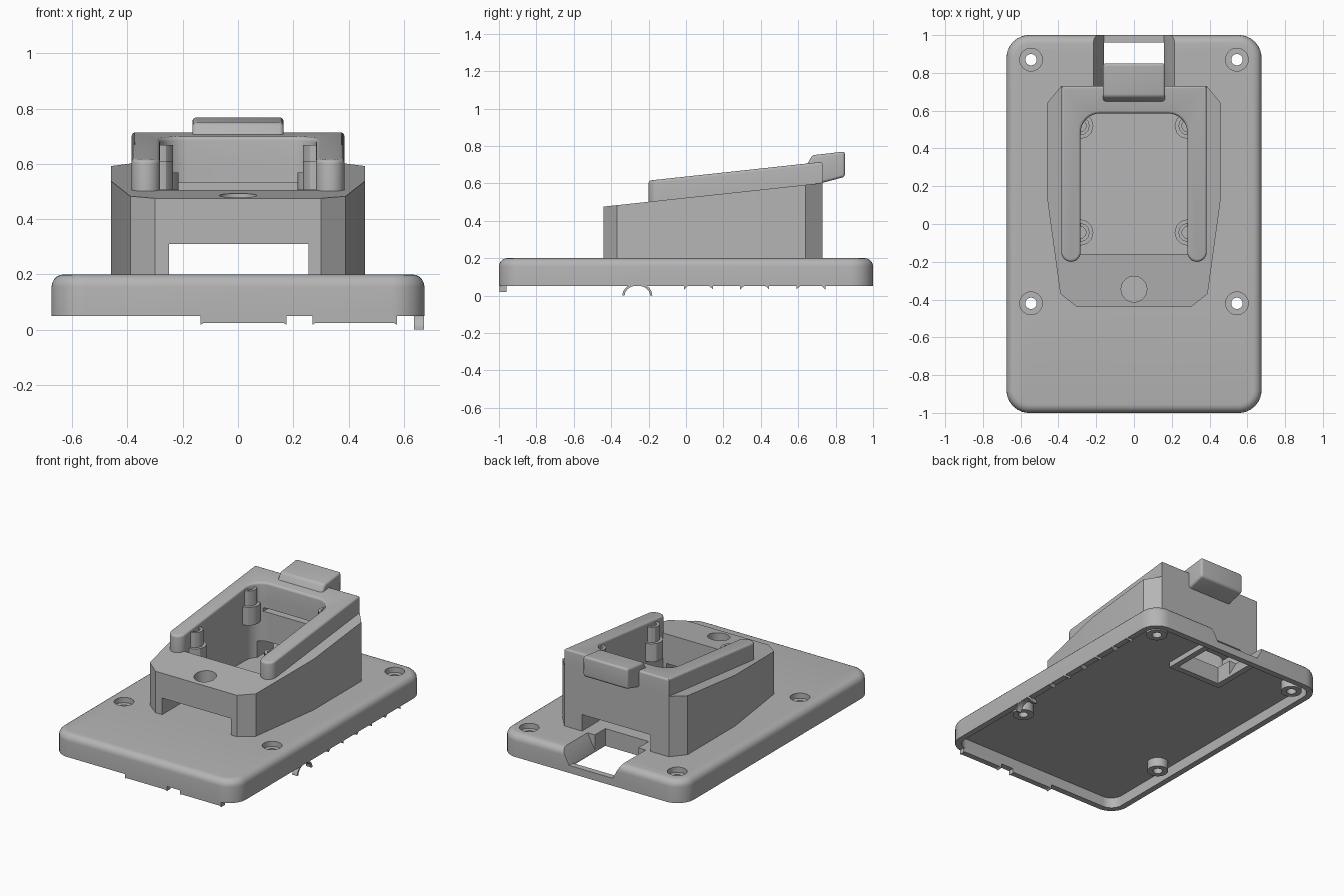
import bpy, bmesh, math
from mathutils import Vector

if "Cube" in bpy.data.objects:
    bpy.data.objects.remove(bpy.data.objects["Cube"], do_unlink=True)

grey = bpy.data.materials.new("matte_grey")
grey.use_nodes = True
COLOUR = (0.46, 0.46, 0.46, 1)
grey.diffuse_color = COLOUR
grey.node_tree.nodes["Principled BSDF"].inputs["Base Color"].default_value = COLOUR


def rounded(corners, steps=8):
    """Outline from (x, y, radius) corners, listed anticlockwise."""
    out = []
    for i, (x, y, r) in enumerate(corners):
        p = Vector((x, y))
        if r == 0:
            out.append(p)
            continue
        a = (Vector(corners[i - 1][:2]) - p).normalized()
        b = (Vector(corners[(i + 1) % len(corners)][:2]) - p).normalized()
        half = a.angle(b) / 2
        c = p + (a + b).normalized() * r / math.sin(half)
        t = r / math.tan(half)
        for k in range(steps + 1):
            d = (p + a * t - c).lerp(p + b * t - c, k / steps).normalized()
            out.append(c + d * r)
    return out


def rect(x0, x1, y0, y1, r=0):
    return rounded([(x0, y0, r), (x1, y0, r), (x1, y1, r), (x0, y1, r)])


def circle(x, y, r, n=32):
    return [Vector((x + r * math.cos(math.tau * k / n),
                    y + r * math.sin(math.tau * k / n))) for k in range(n)]


def prism(name, outline, low, high, bevel=0, slope=0, axes="xyz", bevel_all=False):
    """Extrude an outline; slope raises z with y; axes 'yzx' extrudes along x."""
    bm = bmesh.new()
    rings = []
    for level in (low, high):
        ring = []
        for u, v in outline:
            co = (u, v, level + slope * v) if axes == "xyz" else (
                (level, u, v) if axes == "yzx" else (u, level, v))
            ring.append(bm.verts.new(co))
        rings.append(ring)
    n = len(outline)
    bm.faces.new(rings[0][::-1])
    top = bm.faces.new(rings[1])
    for i in range(n):
        j = (i + 1) % n
        bm.faces.new((rings[0][i], rings[0][j], rings[1][j], rings[1][i]))
    bmesh.ops.recalc_face_normals(bm, faces=bm.faces)
    if bevel:
        edges = list(bm.edges if bevel_all else top.edges)
        bmesh.ops.bevel(bm, geom=edges, offset=bevel, segments=5, profile=0.5,
                        affect="EDGES", clamp_overlap=True)
    mesh = bpy.data.meshes.new(name)
    bm.to_mesh(mesh)
    bm.free()
    mesh.materials.append(grey)
    ob = bpy.data.objects.new(name, mesh)
    bpy.context.collection.objects.link(ob)
    return ob


def combine(target, tool, operation="DIFFERENCE"):
    tool.hide_render = True
    mod = target.modifiers.new("combine", "BOOLEAN")
    mod.operation, mod.solver, mod.object = operation, "EXACT", tool
    bpy.context.view_layer.objects.active = target
    bpy.ops.object.modifier_apply(modifier=mod.name)
    bpy.data.objects.remove(tool, do_unlink=True)


SLOPE = 0.108
DECK = 0.523      # height of the sloped deck at y = 0

# Base shell, hollow underneath
base = prism("base_shell", rect(-0.675, 0.675, -1, 1, 0.12), 0.05, 0.2, bevel=0.045)
combine(base, prism("cavity", rect(-0.635, 0.635, -0.96, 0.96, 0.08), 0, 0.12))

# Frame around the rear cable slot
combine(base, prism("slot_frame", rect(-0.2, 0.2, 0.58, 0.98), 0.085, 0.15), "UNION")

# Screw bosses with counterbored holes
for x in (-0.545, 0.545):
    for y in (-0.42, 0.87):
        combine(base, prism("boss", circle(x, y, 0.065), 0.06, 0.15), "UNION")
        combine(base, prism("hole", circle(x, y, 0.03), 0, 0.3))
        combine(base, prism("counterbore", circle(x, y, 0.06), 0.165, 0.3))

# Rear cable slot with flared sides
combine(base, prism("slot", rect(-0.16, 0.16, 0.62, 0.96), 0, 0.3))
flare = [(-0.16, 0.1), (0.16, 0.1), (0.215, 0.2), (0.215, 0.3), (-0.215, 0.3), (-0.215, 0.2)]
combine(base, prism("flare", flare, 0.73, 1.1, axes="xzy"))

# Pedestal with a sloped deck
half = [(0.3, -0.44), (0.39, -0.37), (0.46, 0.14), (0.46, 0.64), (0.385, 0.73)]
outline = half + [(-x, y) for x, y in reversed(half)]
pedestal = prism("pedestal", outline, 0.2, 0.7)
for v in pedestal.data.vertices:
    if v.co.z > 0.4:
        v.co.z = DECK + SLOPE * v.co.y

# Raised U-shaped cradle on the deck
W, I, E = 0.385, 0.282, 0.051
cradle = prism("cradle_frame", rounded([
    (-W, 0.73, 0), (-W, -0.2, E), (-I, -0.2, E), (-I, 0.585, 0.1),
    (I, 0.585, 0.1), (I, -0.2, E), (W, -0.2, E), (W, 0.73, 0)]),
    DECK, DECK + 0.113, bevel=0.02, slope=SLOPE)

# Well, through tunnel, button hole and rear slit in the pedestal
well = rounded([(-I, -0.16, 0), (I, -0.16, 0), (I, 0.585, 0.1), (-I, 0.585, 0.1)])
combine(pedestal, prism("well", well, 0.1, 0.9))
combine(pedestal, prism("tunnel", rect(-0.25, 0.255, -0.6, 0.9), 0.1, 0.31))
combine(pedestal, prism("button_hole", circle(0, -0.345, 0.068), 0.1, 0.9))
combine(pedestal, prism("slit", rect(-0.22, 0.22, 0.5, 0.63), 0.505, 0.53))

# Stepped hollow posts on the well walls
posts = []
for side, label in ((-1, "right"), (1, "left")):
    for y, place in ((-0.045, "front"), (0.52, "rear")):
        z = DECK + SLOPE * y
        x = side * 0.285
        post = prism(f"{place}_{label}_post", circle(x, y, 0.07, 12), z - 0.13, z - 0.01)
        combine(post, prism("collar", circle(x, y, 0.05, 12), z - 0.05, z + 0.09), "UNION")
        combine(post, prism("bore", circle(x, y, 0.032, 12), z - 0.08, z + 0.2))
        posts.append(post)

# Latch block at the rear
latch = prism("latch", [(0.64, 0.69), (0.72, 0.6), (0.85, 0.635), (0.85, 0.77), (0.675, 0.75)],
              -0.165, 0.165, bevel=0.015, axes="yzx", bevel_all=True)

# Locating tongues along the front rim
for name, x0, x1 in (("middle_tongue", -0.135, 0.175), ("side_tongue", 0.27, 0.575)):
    prism(name, [(x0, 0.06), (x0, 0.018), (x0 + 0.012, 0.025), (x1 - 0.012, 0.025),
                 (x1, 0.018), (x1, 0.06)], -0.998, -0.96, axes="xzy")

# Clip cusps and cable arch along the left rim
for y in (-0.01, 0.29, 0.59):
    for start, point in ((y, y), (y + 0.13, y + 0.155)):
        prism("rim_cusp", [(start, 0.055), (start + 0.025, 0.055), (point, 0.033)],
              0.637, 0.674, axes="yzx")
angles = [math.pi * k / 16 for k in range(17)]
arch = [(-0.26 + 0.08 * math.cos(a), 0.065 * math.sin(a)) for a in angles]
arch += [(-0.26 + 0.068 * math.cos(a), 0.053 * math.sin(a)) for a in reversed(angles)]
prism("cable_arch", arch, 0.637, 0.674, axes="yzx")

# Smooth rounded surfaces, keep hard edges
bpy.ops.object.select_all(action="DESELECT")
for ob in [base, pedestal, cradle, latch] + posts:
    ob.select_set(True)
    bpy.context.view_layer.objects.active = ob
bpy.ops.object.shade_smooth_by_angle(angle=math.radians(30))
